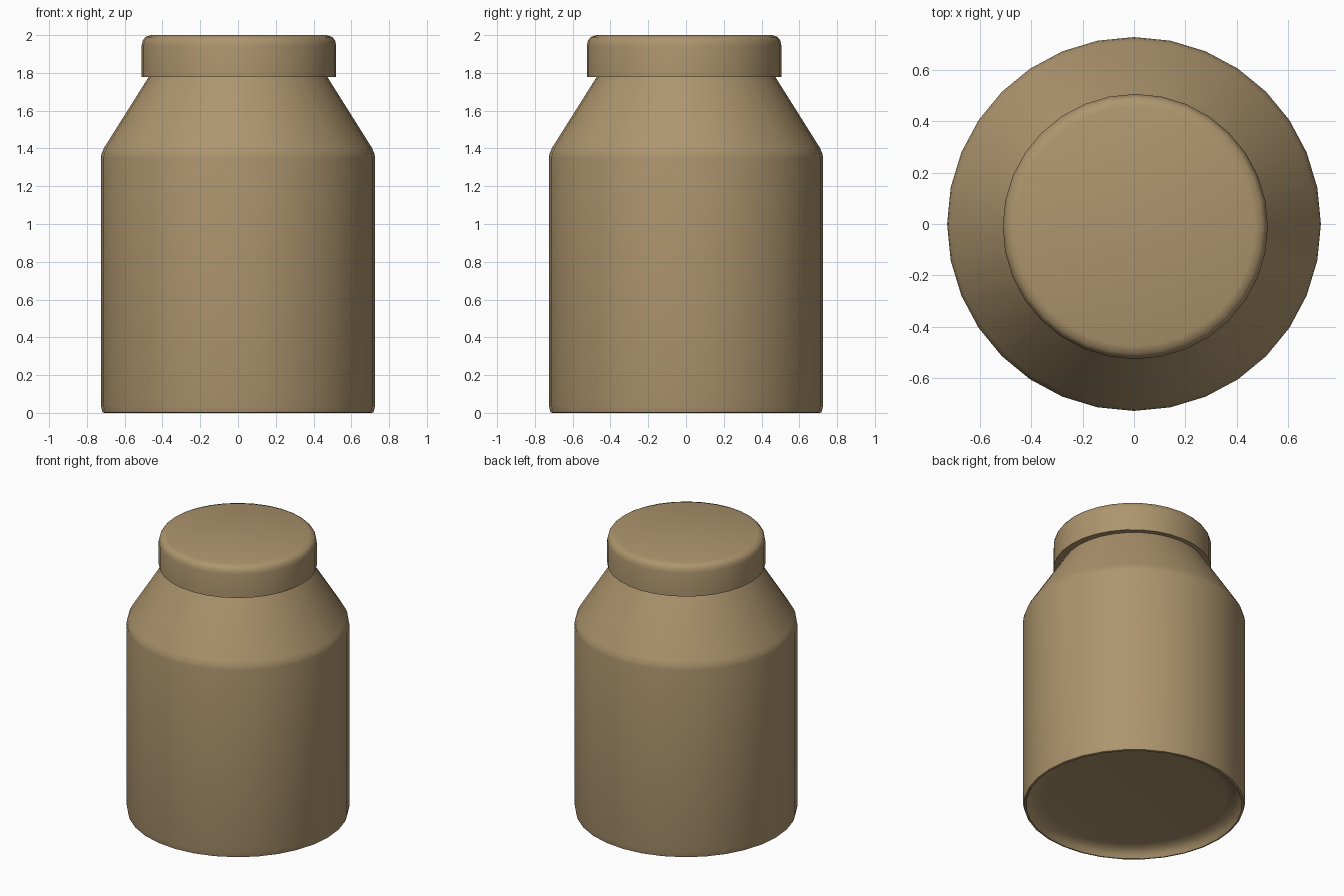
import bpy, bmesh, math

if "Cube" in bpy.data.objects:
    bpy.data.objects.remove(bpy.data.objects["Cube"])

SIDES = 32

mat = bpy.data.materials.new("tan")
mat.diffuse_color = (0.42, 0.30, 0.155, 1)
mat.use_nodes = True
mat.node_tree.nodes["Principled BSDF"].inputs["Base Color"].default_value = mat.diffuse_color


def lathe(name, profile, centre=(0, 0), angle=50):
    """Revolve an (r, z) profile; the two ends are closed with flat caps."""
    bm = bmesh.new()
    rings = []
    for r, z in profile:
        rings.append([bm.verts.new((r * math.cos(2 * math.pi * i / SIDES),
                                    r * math.sin(2 * math.pi * i / SIDES), z))
                      for i in range(SIDES)])
    for a, b in zip(rings, rings[1:]):
        for i in range(SIDES):
            j = (i + 1) % SIDES
            bm.faces.new((a[i], a[j], b[j], b[i]))
    bm.faces.new(rings[0][::-1])
    bm.faces.new(rings[-1])
    bmesh.ops.recalc_face_normals(bm, faces=bm.faces)
    mesh = bpy.data.meshes.new(name)
    bm.to_mesh(mesh)
    bm.free()
    mesh.materials.append(mat)
    obj = bpy.data.objects.new(name, mesh)
    obj.location = (*centre, 0)
    bpy.context.collection.objects.link(obj)
    bpy.ops.object.select_all(action='DESELECT')
    obj.select_set(True)
    bpy.context.view_layer.objects.active = obj
    bpy.ops.object.shade_smooth_by_angle(angle=math.radians(angle))
    return obj


# Jar body: recessed base, thin foot, straight wall, sloping shoulder to the lid
lathe("jar_body", [
    (0.60, 0.06), (0.66, 0.05), (0.69, 0.025), (0.705, 0.0),
    (0.718, 0.003), (0.726, 0.04),
    (0.726, 1.35), (0.722, 1.375), (0.708, 1.405),
    (0.475, 1.775), (0.468, 1.787)])

# Lid: solid cap with a softly rounded top edge, set slightly off centre
lathe("lid", [
    (0.515, 1.777), (0.515, 1.945), (0.509, 1.972),
    (0.495, 1.99), (0.465, 2.0)],
    centre=(0.005, -0.01))
